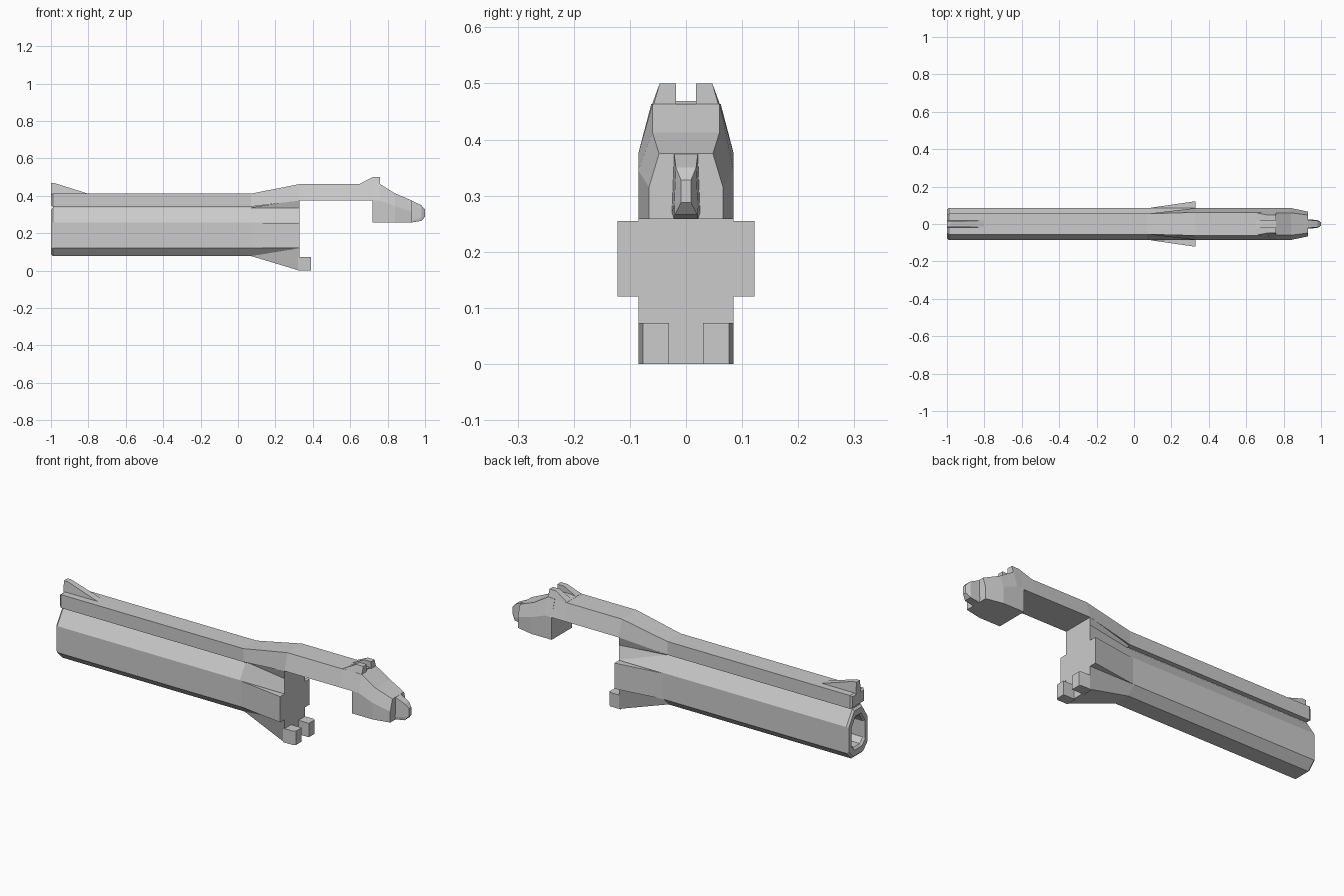
import bpy
import bmesh

if "Cube" in bpy.data.objects:
    bpy.data.objects.remove(bpy.data.objects["Cube"], do_unlink=True)

# One plain grey for everything
grey = bpy.data.materials.new("light grey")
grey.use_nodes = True
colour = (0.6, 0.6, 0.6, 1)
grey.diffuse_color = colour
grey.node_tree.nodes["Principled BSDF"].inputs["Base Color"].default_value = colour


def finish(name, bm):
    bmesh.ops.recalc_face_normals(bm, faces=bm.faces[:])
    mesh = bpy.data.meshes.new(name)
    bm.to_mesh(mesh)
    bm.free()
    mesh.materials.append(grey)
    obj = bpy.data.objects.new(name, mesh)
    bpy.context.collection.objects.link(obj)
    return obj


def bridge(bm, rings):
    for a, b in zip(rings, rings[1:]):
        n = len(a)
        for i in range(n):
            j = (i + 1) % n
            bm.faces.new((a[i], a[j], b[j], b[i]))
    bm.faces.new(rings[0])
    bm.faces.new(rings[-1])


def loft(name, sections):
    """Skin cross-sections (x, half profile of (y, z)), mirrored across y."""
    bm = bmesh.new()
    rings = []
    for x, half in sections:
        outline = half + [(-y, z) for y, z in reversed(half)]
        rings.append([bm.verts.new((x, y, z)) for y, z in outline])
    bridge(bm, rings)
    return finish(name, bm)


def slab(name, corners, side):
    """Box-like piece on one side: corners are (x, z, inner y, outer y)."""
    bm = bmesh.new()
    inner = [bm.verts.new((x, side * a, z)) for x, z, a, b in corners]
    outer = [bm.verts.new((x, side * b, z)) for x, z, a, b in corners]
    bridge(bm, [inner, outer])
    return finish(name, bm)


# Eight-sided barrel with bevelled muzzle and hollow bore
barrel = [(0.035, 0.335), (0.085, 0.258), (0.085, 0.12), (0.045, 0.078)]


def scaled(f):
    return [(y * f, 0.205 + (z - 0.205) * f) for y, z in barrel]


loft("barrel", [(0.33, barrel), (-0.99, barrel), (-1, scaled(0.92)),
                (-1, scaled(0.68)), (-0.99, scaled(0.6)), (0.2, scaled(0.6))])

# Rib above the barrel, flaring into the top strap
rib = [(0.055, 0.412), (0.055, 0.342)]
strap = [(0.062, 0.463), (0.085, 0.375)]
loft("top_rib_and_strap", [
    (-1, [(0.047, 0.405), (0.047, 0.348)]), (-0.99, rib), (0.07, rib),
    (0.33, strap), (0.65, strap), (0.74, [(0.056, 0.463), (0.085, 0.375)])])
loft("rib_web", [(-0.99, [(0.03, 0.36), (0.03, 0.32)]),
                 (0.2, [(0.03, 0.36), (0.03, 0.32)])])

# Frame behind the barrel, dropping into the lower lug
loft("frame", [
    (0.07, [(0.05, 0.338)] + barrel),
    (0.33, [(0.085, 0.378), (0.085, 0.335), (0.085, 0.258),
            (0.085, 0.12), (0.085, 0)])])
loft("side_wings", [(0.07, [(0.084, 0.255), (0.084, 0.12)]),
                    (0.33, [(0.122, 0.255), (0.122, 0.12)])])

# Front sight ramp
loft("front_sight", [(-1, [(0.015, 0.468), (0.02, 0.4)]),
                     (-0.98, [(0.015, 0.468), (0.02, 0.4)]),
                     (-0.8, [(0.018, 0.411), (0.02, 0.4)])])

# Rear block sloping down behind the strap
block = [(0.06, 0.463), (0.085, 0.375), (0.085, 0.258)]
loft("rear_block", [
    (0.72, block), (0.76, block),
    (0.84, [(0.06, 0.413), (0.085, 0.345), (0.085, 0.258)]),
    (0.93, [(0.048, 0.375), (0.066, 0.315), (0.066, 0.258)])])
loft("rear_tab", [
    (0.9, [(0.021, 0.374), (0.025, 0.27), (0.021, 0.258)]),
    (0.93, [(0.021, 0.374), (0.025, 0.27), (0.021, 0.258)]),
    (0.98, [(0.018, 0.35), (0.021, 0.285), (0.02, 0.266)]),
    (1.0, [(0.009, 0.328), (0.009, 0.29), (0.009, 0.288)])])
loft("sight_floor", [(0.65, [(0.019, 0.464), (0.019, 0.45)]),
                     (0.68, [(0.019, 0.469), (0.019, 0.45)]),
                     (0.75, [(0.019, 0.469), (0.019, 0.45)])])

# Paired rear sight ears and lower lugs
for label, side in (("left", 1), ("right", -1)):
    slab(label + "_sight_ear",
         [(0.65, 0.455, 0.018, 0.06), (0.65, 0.464, 0.018, 0.06),
          (0.72, 0.5, 0.018, 0.047), (0.76, 0.5, 0.018, 0.047),
          (0.76, 0.455, 0.018, 0.06)], side)
    slab(label + "_lower_lug",
         [(0.32, 0, 0.03, 0.085), (0.32, 0.073, 0.03, 0.085),
          (0.38, 0.073, 0.03, 0.085), (0.39, 0.073, 0.03, 0.077),
          (0.39, 0, 0.03, 0.077), (0.38, 0, 0.03, 0.085)], side)
